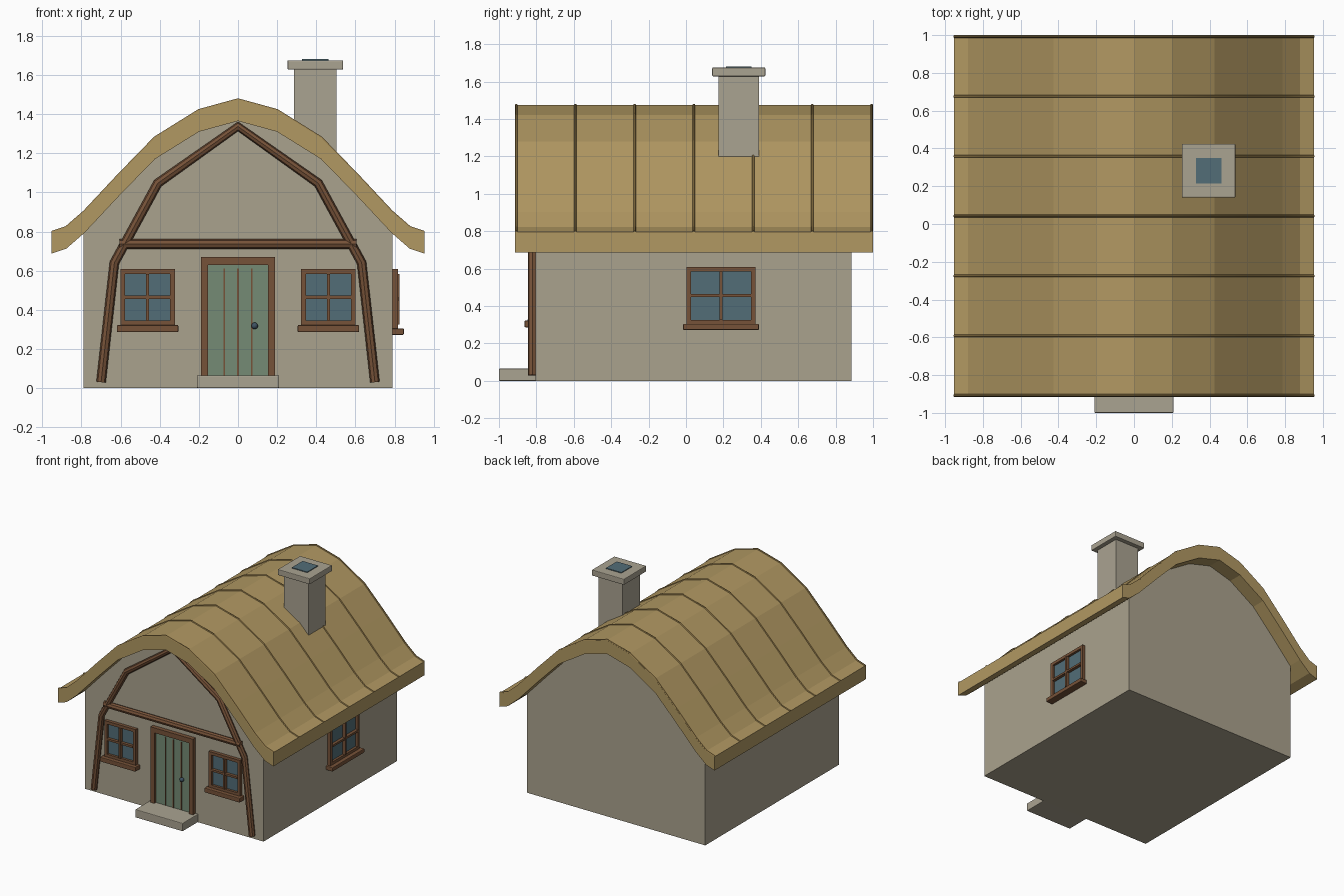
import bpy, bmesh
from mathutils import Vector

old = bpy.data.objects.get("Cube")
if old:
    bpy.data.objects.remove(old, do_unlink=True)


def material(name, r, g, b):
    """Flat colour given as sRGB bytes, stored as linear."""
    col = [((c / 255 + 0.055) / 1.055) ** 2.4 for c in (r, g, b)] + [1]
    m = bpy.data.materials.new(name)
    m.use_nodes = True
    m.diffuse_color = col
    m.node_tree.nodes["Principled BSDF"].inputs["Base Color"].default_value = col
    return m


PLASTER = material("plaster", 170, 162, 141)
STRAW = material("straw", 177, 152, 98)
ROPE = material("dark_straw", 150, 125, 75)
WOOD = material("timber", 118, 82, 56)
PAINT = material("door_green", 117, 139, 117)
GLASS = material("blue_glass", 82, 109, 119)
METAL = material("knob_metal", 62, 82, 98)
STONE = material("stone", 170, 163, 145)


def add_object(name, bm, mat):
    bmesh.ops.recalc_face_normals(bm, faces=bm.faces)
    me = bpy.data.meshes.new(name)
    bm.to_mesh(me)
    bm.free()
    me.materials.append(mat)
    ob = bpy.data.objects.new(name, me)
    bpy.context.collection.objects.link(ob)
    return ob


def box(name, lo, hi, mat, bevel=0.0):
    bm = bmesh.new()
    bmesh.ops.create_cube(bm, size=1)
    lo, hi = Vector(lo), Vector(hi)
    for v in bm.verts:
        v.co = (lo + hi) / 2 + v.co * (hi - lo)
    ob = add_object(name, bm, mat)
    if bevel:
        mod = ob.modifiers.new("soft_edges", "BEVEL")
        mod.width = bevel
        mod.segments = 2
    return ob


def extrude_profile(name, points, y0, y1, mat):
    """Closed x-z outline pulled along y."""
    bm = bmesh.new()
    face = bm.faces.new([bm.verts.new((x, y0, z)) for x, z in points])
    out = bmesh.ops.extrude_face_region(bm, geom=[face])
    moved = [g for g in out["geom"] if isinstance(g, bmesh.types.BMVert)]
    bmesh.ops.translate(bm, verts=moved, vec=(0, y1 - y0, 0))
    return add_object(name, bm, mat)


def tube(name, points, radius, mat, resolution=2):
    """Round bar swept along a path."""
    cu = bpy.data.curves.new(name, "CURVE")
    cu.dimensions = "3D"
    cu.bevel_depth = radius
    cu.bevel_resolution = resolution
    cu.use_fill_caps = True
    sp = cu.splines.new("POLY")
    sp.points.add(len(points) - 1)
    for p, co in zip(sp.points, points):
        p.co = (*co, 1)
    cu.materials.append(mat)
    ob = bpy.data.objects.new(name, cu)
    bpy.context.collection.objects.link(ob)
    bpy.ops.object.select_all(action="DESELECT")
    ob.select_set(True)
    bpy.context.view_layer.objects.active = ob
    bpy.ops.object.convert(target="MESH")
    bpy.ops.object.shade_smooth_by_angle()
    return bpy.context.object


def mirrored(half):
    """Full left-to-right outline from points starting on the centre line."""
    return [(-x, z) for x, z in reversed(half[1:])] + half


# Thatched roof, its binding ropes, and the house body beneath
HALF = [(0, 1.475), (0.2, 1.42), (0.425, 1.28), (0.61, 1.09),
        (0.785, 0.903), (0.878, 0.822), (0.953, 0.797)]
THICK = 0.11
WALL = 0.79
FRONT, BACK = -0.805, 0.885
top = mirrored(HALF)
under = [(x, z - THICK) for x, z in top]
extrude_profile("thatched_roof", top + under[::-1], -0.915, 1.0, STRAW)
for i in range(7):
    y = -0.908 + i * 0.3167
    tube(f"roof_rope_{i + 1}", [(x, y, z) for x, z in top], 0.007, ROPE, 1)

gable = [p for p in under if abs(p[0]) < WALL]
outline = [(-WALL, 0)] + [(-WALL, 0.79)] + gable + [(WALL, 0.79), (WALL, 0)]
extrude_profile("house_body", outline, FRONT, BACK, PLASTER)

# Chimney
CX, CY = 0.395, 0.282


def chimney_block(name, half, z0, z1, mat, bevel=0.0):
    box(name, (CX - half, CY - half, z0), (CX + half, CY + half, z1), mat, bevel)


chimney_block("chimney_stack", 0.108, 1.1, 1.63, STONE)
chimney_block("chimney_cap", 0.142, 1.628, 1.675, STONE, 0.005)
chimney_block("chimney_opening", 0.068, 1.674, 1.681, GLASS)

# Timber frame on the front gable
TY = -0.822
HALF_FRAME = [(0, 1.337), (0.41, 1.047), (0.632, 0.64), (0.7, 0.03)]
tube("timber_arch", [(x, TY, z) for x, z in mirrored(HALF_FRAME)], 0.024, WOOD)
tube("timber_crossbeam", [(-0.605, TY, 0.736), (0.605, TY, 0.736)], 0.025, WOOD)


def window(name, centre, half, z0, z1, sill_drop, place):
    """place(u, depth, z) maps wall coordinates to the model."""
    bar = 0.024

    def part(label, u0, u1, d0, d1, a, b, mat, bevel=0.0):
        p, q = place(u0, d0, a), place(u1, d1, b)
        lo = [min(s) for s in zip(p, q)]
        hi = [max(s) for s in zip(p, q)]
        box(f"{name}_{label}", lo, hi, mat, bevel)

    l, r, mid = centre - half, centre + half, (z0 + z1) / 2
    part("glass", l + 0.01, r - 0.01, -0.01, 0.008, z0, z1 - 0.01, GLASS)
    part("frame_a", l, l + bar, -0.01, 0.027, z0, z1, WOOD)
    part("frame_b", r - bar, r, -0.01, 0.027, z0, z1, WOOD)
    part("frame_top", l + bar, r - bar, -0.01, 0.027, z1 - bar, z1, WOOD)
    part("frame_bottom", l + bar, r - bar, -0.01, 0.027, z0, z0 + bar, WOOD)
    part("upright_bar", centre - 0.008, centre + 0.008, 0, 0.036,
         z0 + bar, z1 - bar, WOOD)
    part("cross_bar", l + bar, r - bar, 0, 0.032, mid - 0.008, mid + 0.008, WOOD)
    part("sill", l - 0.018, r + 0.018, -0.01, 0.058,
         z0 - sill_drop, z0 + 0.002, WOOD, 0.005)


def on_front(u, d, z):
    return (u, FRONT - d, z)


def on_side(u, d, z):
    return (WALL + d, u, z)


window("front_right_window", -0.462, 0.139, 0.32, 0.608, 0.034, on_front)
window("front_left_window", 0.462, 0.139, 0.32, 0.608, 0.034, on_front)
window("side_window", 0.187, 0.185, 0.302, 0.608, 0.03, on_side)

# Door with plank gaps, frame, knob and doorstep
box("door_panel", (-0.16, -0.817, 0.06), (0.16, -0.795, 0.64), PAINT)
for i in (-1, 0, 1):
    x = i * 0.07
    box(f"door_gap_{i + 2}", (x - 0.004, -0.82, 0.065), (x + 0.004, -0.815, 0.61), WOOD)
for side, s in (("right", -1), ("left", 1)):
    a, b = sorted((s * 0.154, s * 0.188))
    box(f"door_post_{side}", (a, -0.838, 0.03), (b, -0.795, 0.67), WOOD)
box("door_lintel", (-0.154, -0.838, 0.63), (0.154, -0.795, 0.67), WOOD)

bm = bmesh.new()
bmesh.ops.create_uvsphere(bm, u_segments=12, v_segments=8, radius=0.017)
bmesh.ops.translate(bm, verts=bm.verts, vec=(0.085, -0.832, 0.318))
for f in bm.faces:
    f.smooth = True
add_object("door_knob", bm, METAL)
box("doorstep", (-0.21, -1.0, 0), (0.21, -0.8, 0.065), STONE, 0.005)
